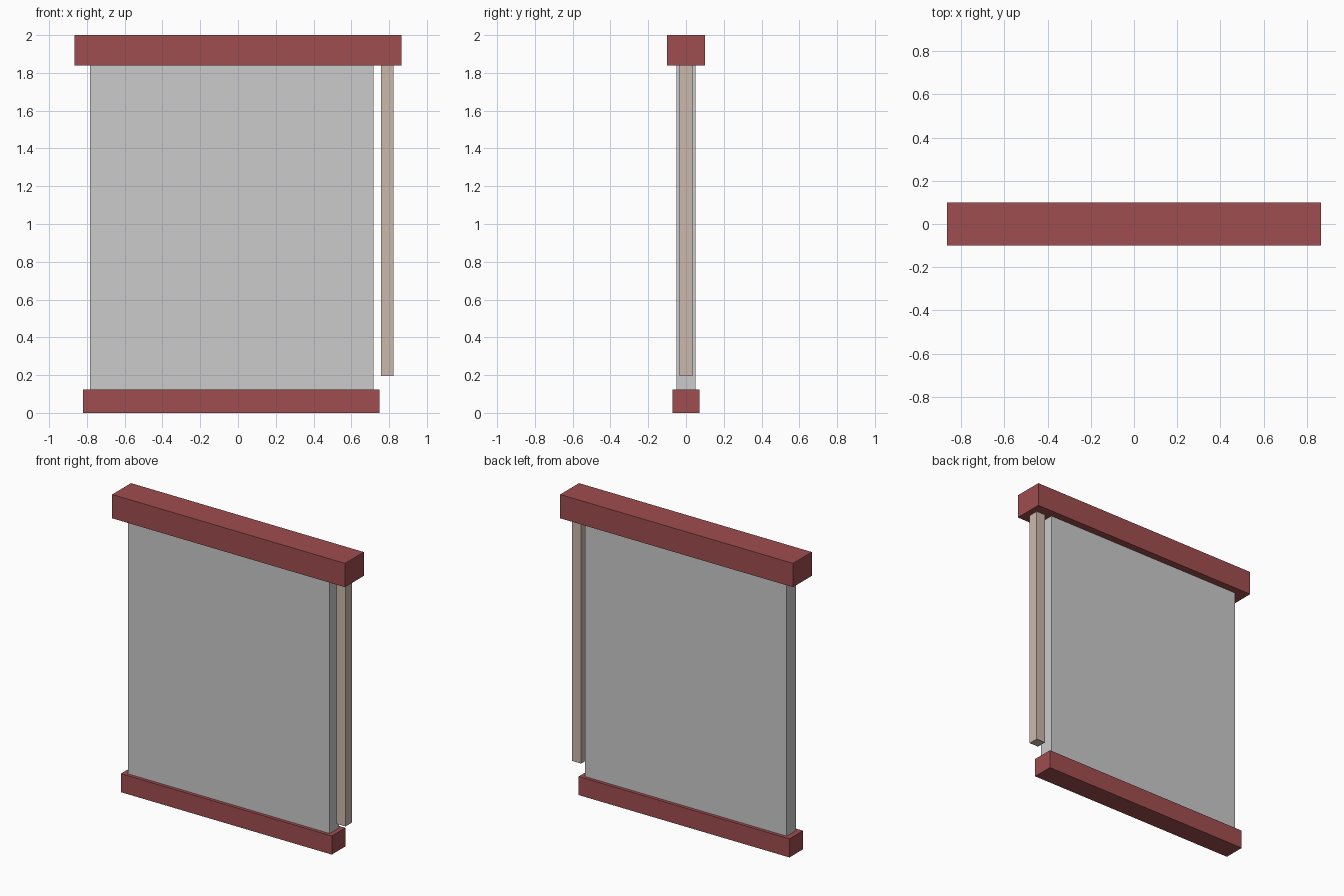
import bpy
import bmesh
from mathutils import Vector

if "Cube" in bpy.data.objects:
    bpy.data.objects.remove(bpy.data.objects["Cube"])


def material(name, rgb):
    mat = bpy.data.materials.new(name)
    mat.diffuse_color = (*rgb, 1.0)
    mat.use_nodes = True
    mat.node_tree.nodes["Principled BSDF"].inputs["Base Color"].default_value = mat.diffuse_color
    return mat


def box(name, x, y, z, mat=None):
    """Box spanning the given (min, max) range on each axis."""
    spans = (x, y, z)
    bm = bmesh.new()
    bmesh.ops.create_cube(bm, size=1.0)
    bmesh.ops.scale(bm, vec=Vector([b - a for a, b in spans]), verts=bm.verts)
    mesh = bpy.data.meshes.new(name)
    bm.to_mesh(mesh)
    bm.free()
    obj = bpy.data.objects.new(name, mesh)
    obj.location = [(a + b) / 2 for a, b in spans]
    bpy.context.collection.objects.link(obj)
    if mat:
        mesh.materials.append(mat)
    return obj


red = material("rail_red", (0.35, 0.075, 0.08))
tan = material("cord_tan", (0.6, 0.48, 0.41))

# Window blind: head rail, fabric, weighted bottom rail
box("head_rail", (-0.866, 0.866), (-0.1, 0.1), (1.84, 2.0), red)
box("blind_fabric", (-0.784, 0.717), (-0.05, 0.05), (0.125, 1.84))
box("bottom_rail", (-0.82, 0.748), (-0.072, 0.072), (0.0, 0.125), red)

# Pull cord hanging from the right end of the head rail
box("pull_cord", (0.756, 0.824), (-0.034, 0.034), (0.195, 1.84), tan)
